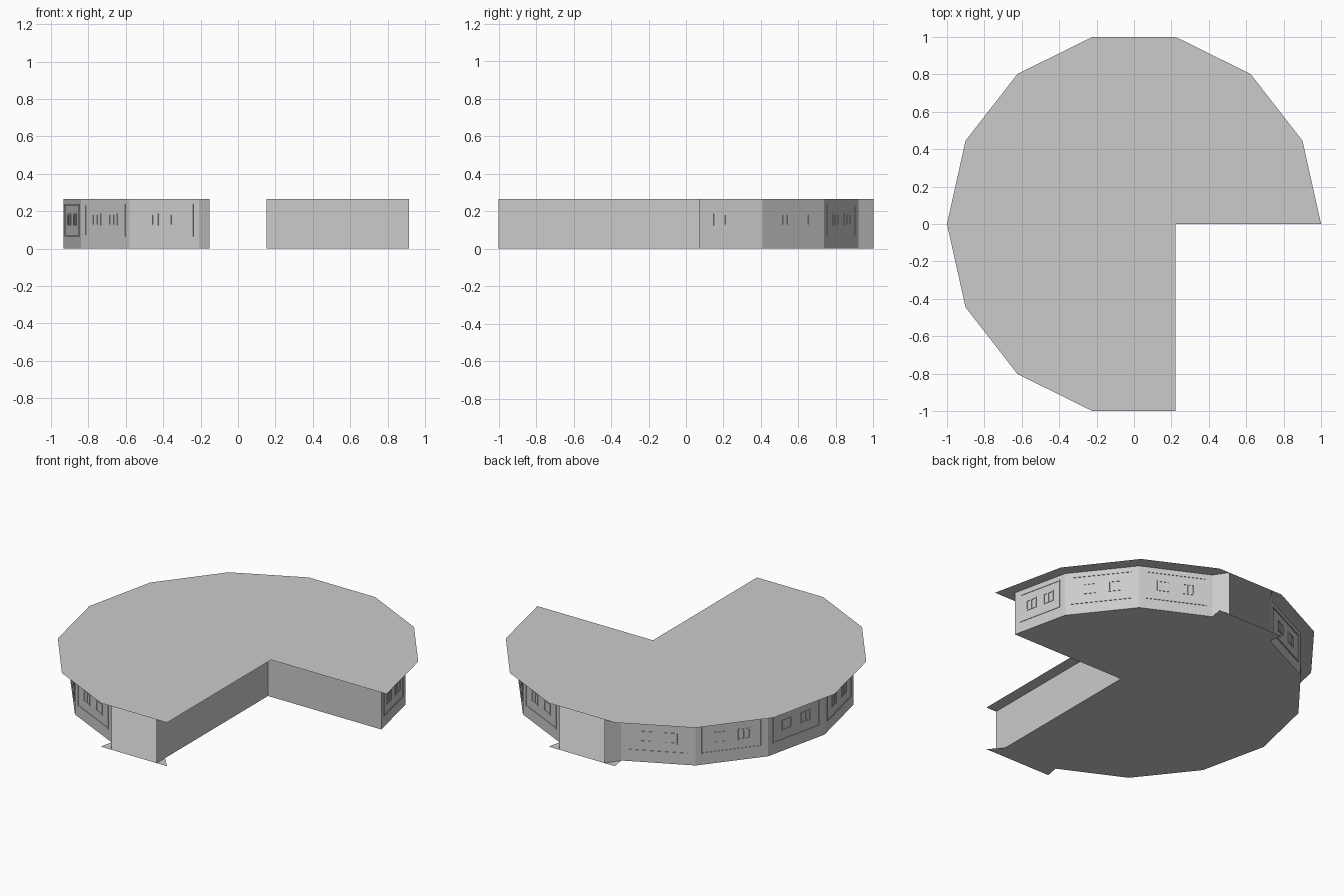
import bpy, bmesh, math
from mathutils import Vector, Matrix

if "Cube" in bpy.data.objects:
    bpy.data.objects.remove(bpy.data.objects["Cube"])

H = 0.265          # height of the building
JAMB = 0.153       # half width of the two doorways


def make_object(name, bm):
    me = bpy.data.meshes.new(name)
    bm.to_mesh(me)
    bm.free()
    ob = bpy.data.objects.new(name, me)
    bpy.context.collection.objects.link(ob)
    return ob


def plate(name, pts, z, flip=False):
    bm = bmesh.new()
    f = bm.faces.new([bm.verts.new((x, y, z)) for x, y in pts])
    if flip:
        f.normal_flip()
    return make_object(name, bm)


def ring(r, ky, first, last):
    step = math.tau / 14
    return [(r * math.cos(i * step), r * ky * math.sin(i * step)) for i in range(first, last + 1)]


# Roof: fourteen-sided sheet with one quarter cut out
plate("roof", ring(1.0, 1.0257, 0, 11) + [(0.2225, 0)], H)

# Wall outlines: back half (starting at the notch) and front half
inner = ring(0.932, 1.012, 0, 10)
back_right = [(0.915, 0.07)] + inner[1:4] + [(JAMB, 1.0)]
left = [(-JAMB, 1.0)] + inner[4:11]
left += [(-JAMB, -1.0)]
notch = [(JAMB, -1.0), (JAMB, 0.07), (0.915, 0.07)]

# Floor follows the walls, with small pointed sills at the doorways
floor = [(0.915, 0.07)] + inner[1:4] + [(0.2225, 1), (-0.2225, 1)] + inner[4:11]
floor += [(-0.2225, -1), (0.2225, -1), (JAMB, -0.92), (JAMB, 0.07)]
plate("floor", floor, 0, flip=True)

# Walls: single upright sheets
bm = bmesh.new()
for path in (back_right, left, notch):
    for a, b in zip(path, path[1:]):
        bm.faces.new([bm.verts.new(p) for p in
                      ((*b, 0), (*a, 0), (*a, H), (*b, H))])
bmesh.ops.remove_doubles(bm, verts=bm.verts, dist=1e-5)
make_object("walls", bm)


def bar(bm, mat, u, z, w, h, d=0.006):
    m = mat @ Matrix.Translation((u, 0, z)) @ Matrix.Diagonal((w, d, h, 1))
    bmesh.ops.create_cube(bm, size=1, matrix=m)


def frame(bm, mat, u, z, w, h, t):
    for s in (-1, 1):
        bar(bm, mat, u + s * (w - t) / 2, z, t, h)
        bar(bm, mat, u, z + s * (h - t) / 2, w - 2 * t, t)


# Shallow panel frames and paired windows on every outer wall
panels, windows = bmesh.new(), bmesh.new()
segments = list(zip(back_right[:3], back_right[1:4])) + list(zip(left[1:7], left[2:8]))
for a, b in segments:
    a, b = Vector((*a, 0)), Vector((*b, 0))
    length = (b - a).length
    mat = Matrix.Translation((a + b) / 2) @ Matrix.Rotation(
        math.atan2(b.y - a.y, b.x - a.x), 4, 'Z')
    frame(panels, mat, 0, 0.152, length - 0.07, 0.175, 0.008)
    for s in (-1, 1):
        frame(windows, mat, s * length * 0.17, 0.155, 0.07, 0.065, 0.007)
        bar(windows, mat, s * length * 0.17, 0.155, 0.007, 0.051)
make_object("wall_panel_frames", panels)
make_object("window_frames", windows)
